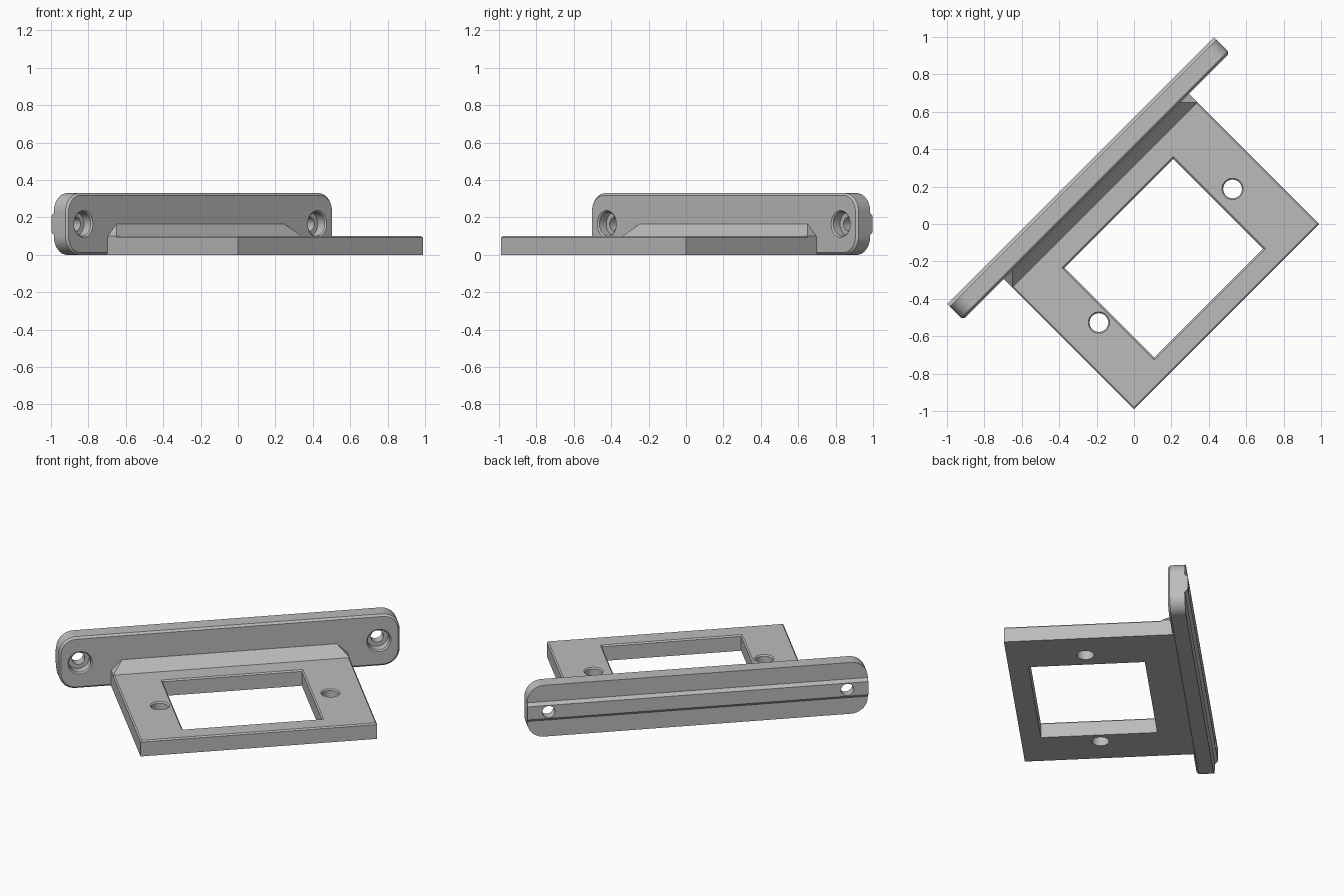
import bpy, bmesh, math
from mathutils import Matrix

if "Cube" in bpy.data.objects:
    bpy.data.objects.remove(bpy.data.objects["Cube"])

grey = bpy.data.materials.new("plain grey")
grey.use_nodes = True
GREY = (0.5, 0.5, 0.5, 1)
grey.diffuse_color = GREY
grey.node_tree.nodes["Principled BSDF"].inputs["Base Color"].default_value = GREY

# The bracket is built square to the axes, then turned on the spot
TURN = Matrix.Rotation(math.radians(45), 4, "Z")
FRONT = 0.285          # front face of the wall plate
BACK = 0.385           # back face of the wall plate
MID = 0.165            # middle height of the wall plate


def loft(name, rings):
    """Solid skinned through rings that have equal point counts."""
    bm = bmesh.new()
    loops = [[bm.verts.new(p) for p in ring] for ring in rings]
    for a, b in zip(loops, loops[1:]):
        for i in range(len(a)):
            j = (i + 1) % len(a)
            bm.faces.new((a[i], a[j], b[j], b[i]))
    bm.faces.new(loops[0])
    bm.faces.new(loops[-1])
    bmesh.ops.recalc_face_normals(bm, faces=bm.faces)
    mesh = bpy.data.meshes.new(name)
    bm.to_mesh(mesh)
    bm.free()
    mesh.materials.append(grey)
    obj = bpy.data.objects.new(name, mesh)
    bpy.context.collection.objects.link(obj)
    obj.matrix_world = TURN
    return obj


def rect(x0, x1, y0, y1, z, grow=0):
    x0, x1, y0, y1 = x0 - grow, x1 + grow, y0 - grow, y1 + grow
    return [(x0, y0, z), (x1, y0, z), (x1, y1, z), (x0, y1, z)]


def rounded(y, inset, radius=0.1, steps=10):
    """Upright rounded rectangle of the wall plate at depth y."""
    pts = []
    for k, (sx, sz) in enumerate([(1, 1), (-1, 1), (-1, -1), (1, -1)]):
        for i in range(steps + 1):
            a = math.pi / 2 * (k + i / steps)
            r = radius - inset
            pts.append((sx * (1.008 - radius) + r * math.cos(a), y,
                        MID + sz * (MID - radius) + r * math.sin(a)))
    return pts


def circle(x, y, z, r, upright, n=32):
    ring = []
    for i in range(n):
        c, s = (r * f(2 * math.pi * i / n) for f in (math.cos, math.sin))
        ring.append((x + c, y, z + s) if upright else (x + c, y + s, z))
    return ring


def cut(obj, cutters):
    bpy.context.view_layer.objects.active = obj
    for c in cutters:
        mod = obj.modifiers.new("cut", "BOOLEAN")
        mod.operation, mod.solver, mod.object = "DIFFERENCE", "EXACT", c
        bpy.ops.object.modifier_apply(modifier=mod.name)
        bpy.data.objects.remove(c)


# Wall plate with an eased front edge
plate = loft("wall_plate", [rounded(BACK, 0), rounded(FRONT + 0.012, 0),
                            rounded(FRONT, 0.012)])

# Locating ridge along the back
ridge = loft("back_ridge", [
    [(x, BACK - 0.01, MID - 0.06), (x, BACK, MID - 0.06), (x, BACK + 0.018, MID - 0.042),
     (x, BACK + 0.018, MID + 0.042), (x, BACK, MID + 0.06), (x, BACK - 0.01, MID + 0.06)]
    for x in (-1.008, 1.008)])


# Counterbored screw holes through plate and ridge
def screw_cutter(x):
    profile = [(-0.02, 0.072), (0, 0.072), (0.008, 0.064), (0.06, 0.064),
               (0.06, 0.038), (0.2, 0.038)]
    return loft("screw_cutter", [circle(x, FRONT + d, MID, r, True) for d, r in profile])


for part in (plate, ridge):
    cut(part, [screw_cutter(s * 0.884) for s in (-1, 1)])

# Flat platform with an eased top edge
W, NEAR, TOP, EASE = 0.7, -0.7, 0.1, 0.008
platform = loft("platform", [rect(-W, W, NEAR, FRONT + 0.01, 0),
                             rect(-W, W, NEAR, FRONT + 0.01, TOP - EASE),
                             rect(-W + EASE, W - EASE, NEAR + EASE, FRONT + 0.01, TOP)])

# Window and two bolt holes
window = loft("window_cutter", [
    rect(-0.437, 0.403, -0.59, 0.106, z, grow)
    for z, grow in ((-0.05, -EASE), (TOP - EASE, -EASE), (TOP, 0), (TOP + 0.05, 0))])
bolts = [loft("bolt_cutter", [circle(s * 0.505, -0.24, z, r, False)
         for z, r in ((-0.05, 0.05), (TOP - EASE, 0.05), (TOP, 0.057), (TOP + 0.05, 0.057))])
         for s in (-1, 1)]
cut(platform, [window] + bolts)

# Sloped fillet between platform and plate, with hipped ends
RISE = 0.065
loft("corner_fillet", [
    [(-W, FRONT, TOP - EASE), (-W, FRONT - RISE, TOP - EASE),
     (W, FRONT - RISE, TOP - EASE), (W, FRONT, TOP - EASE)],
    [(-W, FRONT, TOP), (-W, FRONT - RISE, TOP), (W, FRONT - RISE, TOP), (W, FRONT, TOP)],
    [(RISE - W, FRONT, TOP + RISE), (RISE - W, FRONT - 0.001, TOP + RISE),
     (W - RISE, FRONT - 0.001, TOP + RISE), (W - RISE, FRONT, TOP + RISE)]])

# Smooth the round parts, keep the edges sharp
for part in (plate, ridge, platform):
    bpy.ops.object.select_all(action="DESELECT")
    part.select_set(True)
    bpy.context.view_layer.objects.active = part
    bpy.ops.object.shade_smooth_by_angle(angle=math.radians(30))
